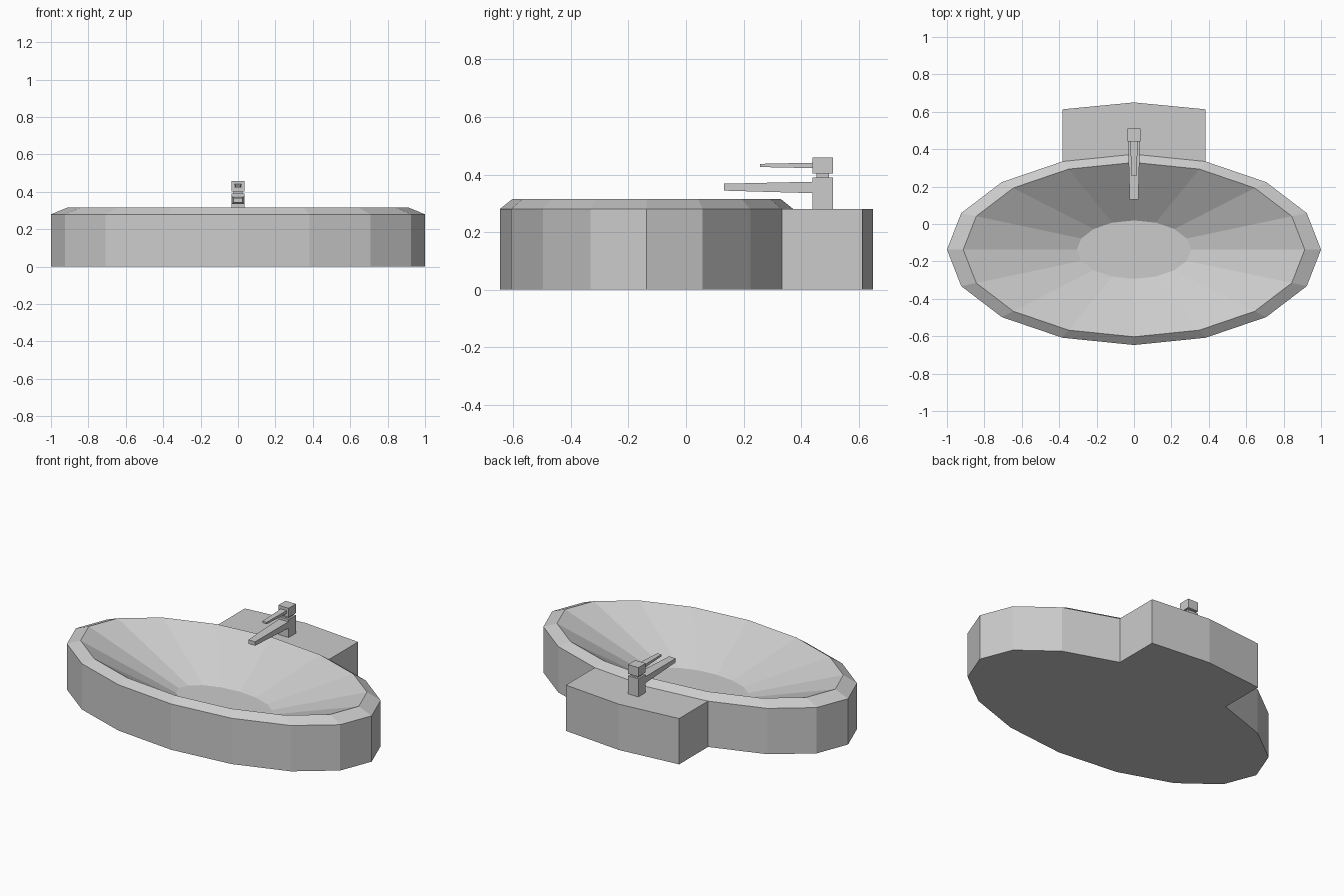
import bpy
import bmesh
from math import cos, sin, pi

cube = bpy.data.objects.get("Cube")
if cube:
    bpy.data.objects.remove(cube, do_unlink=True)

grey = bpy.data.materials.new("plain_grey")
grey.use_nodes = True
colour = (0.6, 0.6, 0.6, 1)
grey.diffuse_color = colour
grey.node_tree.nodes["Principled BSDF"].inputs["Base Color"].default_value = colour

SIDES = 16
CENTRE_Y = -0.137
RIM_Z = 0.28


def finish(name, bm):
    """Turn a bmesh into a flat-shaded object."""
    bmesh.ops.recalc_face_normals(bm, faces=bm.faces)
    mesh = bpy.data.meshes.new(name)
    bm.to_mesh(mesh)
    bm.free()
    mesh.materials.append(grey)
    obj = bpy.data.objects.new(name, mesh)
    bpy.context.collection.objects.link(obj)
    return obj


def loft(name, loops):
    """Skin a list of matching point loops and cap both ends."""
    bm = bmesh.new()
    rings = [[bm.verts.new(p) for p in loop] for loop in loops]
    for low, high in zip(rings, rings[1:]):
        for i in range(len(low)):
            j = (i + 1) % len(low)
            bm.faces.new((low[i], low[j], high[j], high[i]))
    bm.faces.new(rings[0][::-1])
    bm.faces.new(rings[-1])
    return finish(name, bm)


def ellipse(rx, ry, z):
    angles = [2 * pi * i / SIDES for i in range(SIDES)]
    return [(rx * cos(a), CENTRE_Y + ry * sin(a), z) for a in angles]


def section(y, half_width, z_low, z_high):
    """Rectangle across the y axis."""
    w = half_width
    return [(-w, y, z_low), (w, y, z_low), (w, y, z_high), (-w, y, z_high)]


# Basin: outer wall, bevelled rim, sloping bowl and bowl floor
loft("basin", [ellipse(1, 0.51, 0), ellipse(1, 0.51, RIM_Z),
               ellipse(0.913, 0.466, 0.315), ellipse(0.305, 0.156, 0.10)])

# Tap ledge: prism that meets the back of the basin
outer = ellipse(1, 0.51, 0)
right, middle, left = [outer[i][:2] for i in (3, 4, 5)]
outline = [right, (right[0], 0.613), (0, 0.65), (left[0], 0.613), left, middle]
ledge = bmesh.new()
base = [ledge.verts.new((x, y, 0)) for x, y in outline]
top = [ledge.verts.new((x, y, RIM_Z)) for x, y in outline]
for i in range(4):
    ledge.faces.new((base[i], base[i + 1], top[i + 1], top[i]))
ledge.faces.new(base[::-1])
ledge.faces.new(top)
finish("tap_ledge", ledge)

# Tap: body, neck, cap, tapered spout and lever
loft("tap_body", [section(0.44, 0.035, RIM_Z, 0.39), section(0.51, 0.035, RIM_Z, 0.39)])
loft("tap_neck", [section(0.453, 0.024, 0.385, 0.408), section(0.497, 0.024, 0.385, 0.408)])
loft("tap_cap", [section(0.44, 0.035, 0.403, 0.459), section(0.51, 0.035, 0.403, 0.459)])
loft("spout", [section(0.132, 0.023, 0.344, 0.368), section(0.445, 0.032, 0.335, 0.375)])
loft("lever", [section(0.257, 0.014, 0.426, 0.437), section(0.445, 0.02, 0.422, 0.441)])
